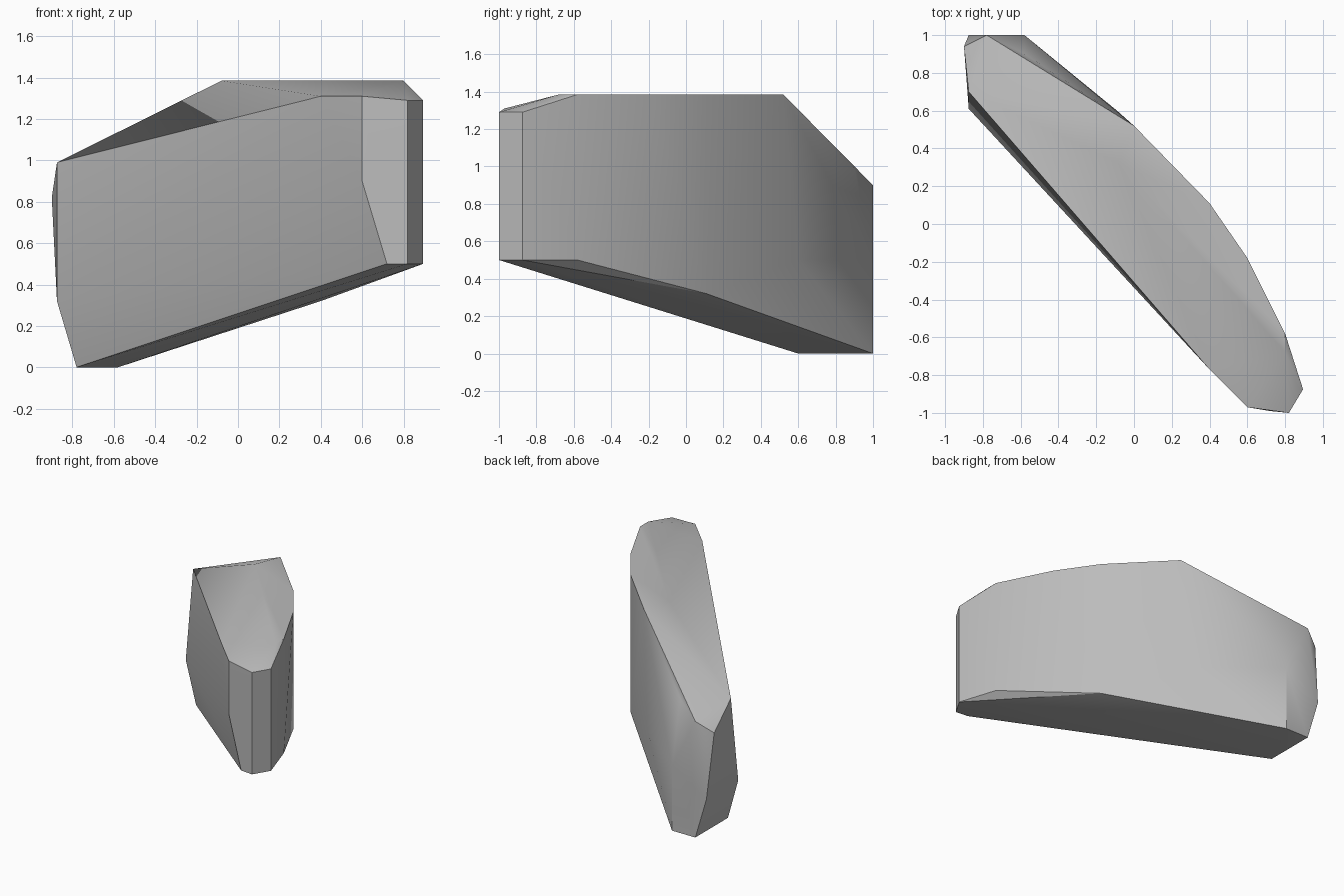
import bpy
import bmesh
import math

default_cube = bpy.data.objects.get("Cube")
if default_cube:
    bpy.data.objects.remove(default_cube, do_unlink=True)


def make_material(name, colour):
    material = bpy.data.materials.new(name)
    material.use_nodes = True
    material.diffuse_color = colour
    material.node_tree.nodes["Principled BSDF"].inputs["Base Color"].default_value = colour
    return material


def column(x, y, *heights):
    """Stack corners at one plan position."""
    return [(x, y, z) for z in heights]


def hull_object(name, corners, material, sharp_angle):
    """Wrap a faceted solid tightly around its corner points."""
    bm = bmesh.new()
    for corner in corners:
        bm.verts.new(corner)
    result = bmesh.ops.convex_hull(bm, input=bm.verts[:])
    loose = {v for v in result["geom_interior"] + result["geom_unused"]
             if isinstance(v, bmesh.types.BMVert) and v.is_valid and not v.link_faces}
    bmesh.ops.delete(bm, geom=list(loose), context="VERTS")
    bmesh.ops.recalc_face_normals(bm, faces=bm.faces[:])
    mesh = bpy.data.meshes.new(name)
    bm.to_mesh(mesh)
    bm.free()
    mesh.materials.append(material)
    obj = bpy.data.objects.new(name, mesh)
    bpy.context.collection.objects.link(obj)
    bpy.ops.object.select_all(action="DESELECT")
    obj.select_set(True)
    bpy.context.view_layer.objects.active = obj
    bpy.ops.object.shade_smooth_by_angle(angle=sharp_angle)
    return obj


TOP = 1.385   # flat crest height
FOOT = 0.5    # underside height at the raised end

# Curved outer wall, from the low end round to the raised end
outer_wall = (
    column(-0.58, 1, 0, FOOT)
    + column(-0.58, 0.9, 0.99)
    + column(-0.09, 0.6, FOOT)
    + column(0, 0.52, TOP)
    + column(0.4, 0.11, 0.32, TOP)
    + column(0.6, -0.18, TOP)
    + column(0.8, -0.58, FOOT, TOP)
)

# Blunt raised end
raised_end = (
    column(0.8, -0.68, TOP)
    + column(0.895, -0.875, FOOT, 1.29)
    + column(0.82, -1, FOOT, 1.29)
    + column(0.72, -0.99, FOOT)
)

# Flat inner wall and the crest point behind it
inner_wall = (
    column(0.6, -0.97, 0.9, 1.31)
    + column(0.4, -0.77, 1.31)
    + column(-0.08, 0.32, TOP)
    + column(-0.875, 0.7, 0.99)
    + column(-0.875, 0.61, 0.32)
    + column(-0.78, 0.6, 0)
)

# Bevelled low end
low_end = (
    column(-0.78, 1, 0, 0.9)
    + column(-0.875, 1, 0.32)
    + column(-0.9, 0.94, 0.82)
)

stone_grey = make_material("stone grey", (0.5, 0.5, 0.5, 1))
hull_object("rock_slab", outer_wall + raised_end + inner_wall + low_end,
            stone_grey, math.radians(30))
